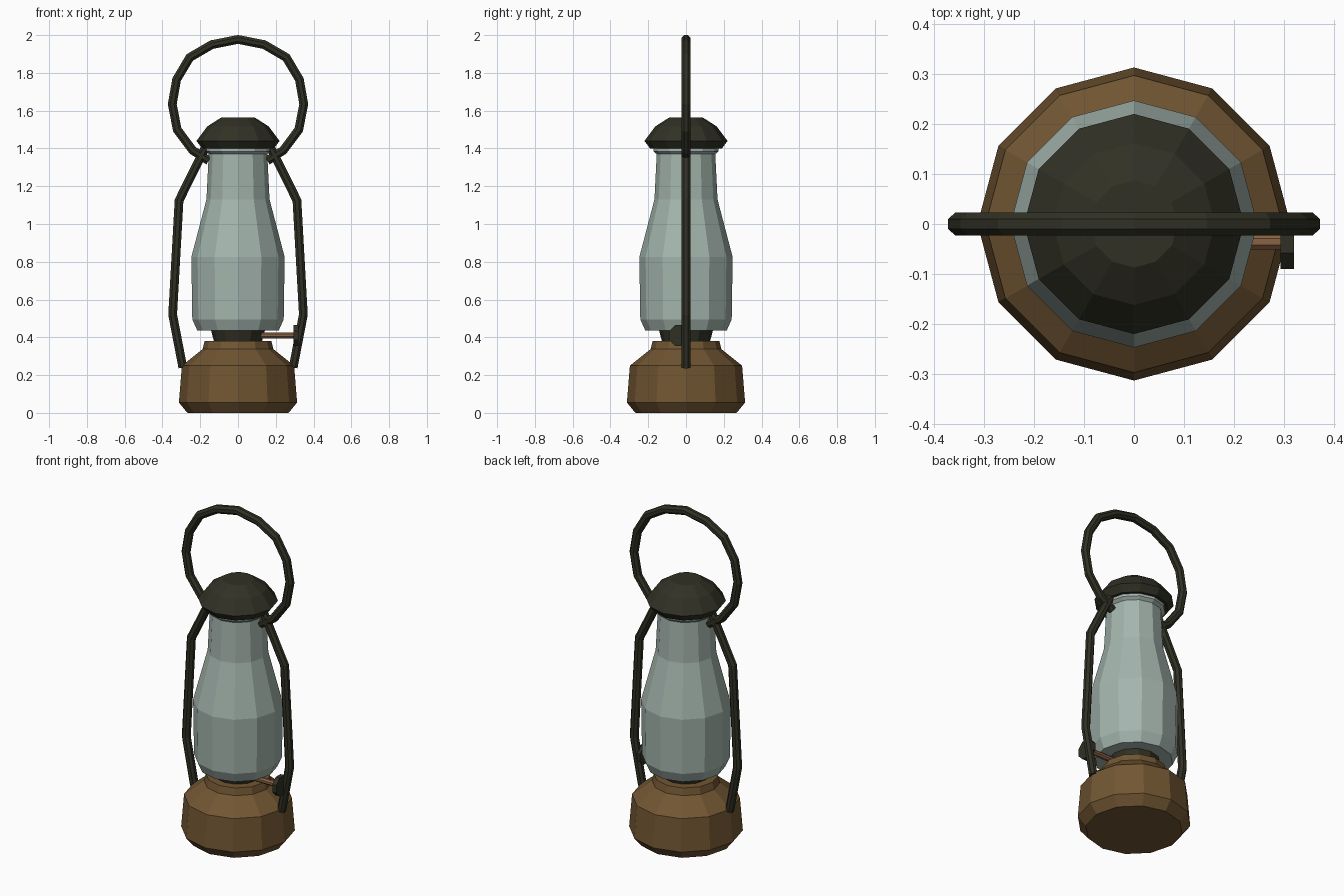
import bpy, bmesh, math
from mathutils import Vector

if "Cube" in bpy.data.objects:
    bpy.data.objects.remove(bpy.data.objects["Cube"])


def material(name, colour):
    m = bpy.data.materials.new(name)
    m.diffuse_color = (*colour, 1)
    m.use_nodes = True
    m.node_tree.nodes["Principled BSDF"].inputs["Base Color"].default_value = m.diffuse_color
    return m


BRASS = material("aged brass", (0.165, 0.092, 0.032))
GLASS = material("pale glass", (0.37, 0.46, 0.42))
IRON = material("dark iron", (0.030, 0.030, 0.018))
COPPER = material("copper", (0.25, 0.125, 0.06))


def mesh_from_rings(name, rings, mat):
    """Skin a closed body through equal-sized rings of points."""
    bm = bmesh.new()
    loops = [[bm.verts.new(p) for p in ring] for ring in rings]
    n = len(loops[0])
    for a, b in zip(loops, loops[1:]):
        for i in range(n):
            j = (i + 1) % n
            bm.faces.new((a[i], a[j], b[j], b[i]))
    bm.faces.new(loops[0][::-1])
    bm.faces.new(loops[-1])
    bmesh.ops.recalc_face_normals(bm, faces=bm.faces)
    mesh = bpy.data.meshes.new(name)
    bm.to_mesh(mesh)
    bm.free()
    mesh.materials.append(mat)
    ob = bpy.data.objects.new(name, mesh)
    bpy.context.collection.objects.link(ob)
    return ob


def lathe(name, profile, mat, sides=12):
    """Turn an (r, z) profile around the z axis."""
    angles = [math.tau * i / sides for i in range(sides)]
    rings = [[(r * math.cos(a), r * math.sin(a), z) for a in angles]
             for r, z in profile]
    return mesh_from_rings(name, rings, mat)


def rod(name, path, radius, mat, sides=8):
    """Sweep a round bar along an (x, z) path with mitred corners."""
    pts = [Vector((x, 0, z)) for x, z in path]
    rings = []
    for i, p in enumerate(pts):
        d0 = (p - pts[max(i - 1, 0)]).normalized()
        d1 = (pts[min(i + 1, len(pts) - 1)] - p).normalized()
        t = (d0 + d1).normalized()
        side = t.cross(Vector((0, 1, 0)))
        ref = d1 if d1.length else d0
        stretch = 1 / max(t.dot(ref), 0.5)
        ring = []
        for k in range(sides):
            a = math.tau * (k + 0.5) / sides
            ring.append(p + side * (radius * stretch * math.cos(a))
                        + Vector((0, radius * math.sin(a), 0)))
        rings.append(ring)
    return mesh_from_rings(name, rings, mat)


def cross_cylinder(name, x0, x1, y, z, radius, mat, sides):
    """Cylinder lying along the x axis."""
    rings = [[(x, y + radius * math.cos(math.tau * (k + 0.5) / sides),
               z + radius * math.sin(math.tau * (k + 0.5) / sides))
              for k in range(sides)] for x in (x0, x1)]
    return mesh_from_rings(name, rings, mat)


# Turned body, bottom to top
lathe("fuel_tank", [(0.268, 0), (0.313, 0.055), (0.297, 0.25),
                    (0.187, 0.338), (0.177, 0.38)], BRASS)
lathe("burner", [(0.125, 0.37), (0.145, 0.445)], IRON)
lathe("glass_chimney", [(0.215, 0.435), (0.242, 0.495), (0.247, 0.825),
                        (0.167, 1.13), (0.155, 1.37), (0.173, 1.385),
                        (0.173, 1.405)], GLASS)
lathe("cap", [(0.19, 1.40), (0.22, 1.44), (0.162, 1.517),
              (0.087, 1.565)], IRON)

# Side rails
RAIL = [(0.292, 0.24), (0.346, 0.52), (0.312, 1.125), (0.175, 1.40)]
for label, s in (("right", 1), ("left", -1)):
    rod(label + "_rail", [(s * x, z) for x, z in RAIL], 0.025, IRON)

# Carrying handle: half outline mirrored across x
HALF = [(0.155, 1.335), (0.24, 1.39), (0.322, 1.50), (0.348, 1.635),
        (0.325, 1.765), (0.255, 1.882), (0.138, 1.95)]
rod("handle", HALF + [(0, 1.977)] + [(-x, z) for x, z in reversed(HALF)],
    0.025, IRON)

# Wick adjuster
cross_cylinder("wick_shaft", 0.10, 0.30, -0.035, 0.41, 0.017, COPPER, 8)
cross_cylinder("wick_knob", 0.293, 0.32, -0.035, 0.41, 0.06, IRON, 8)
